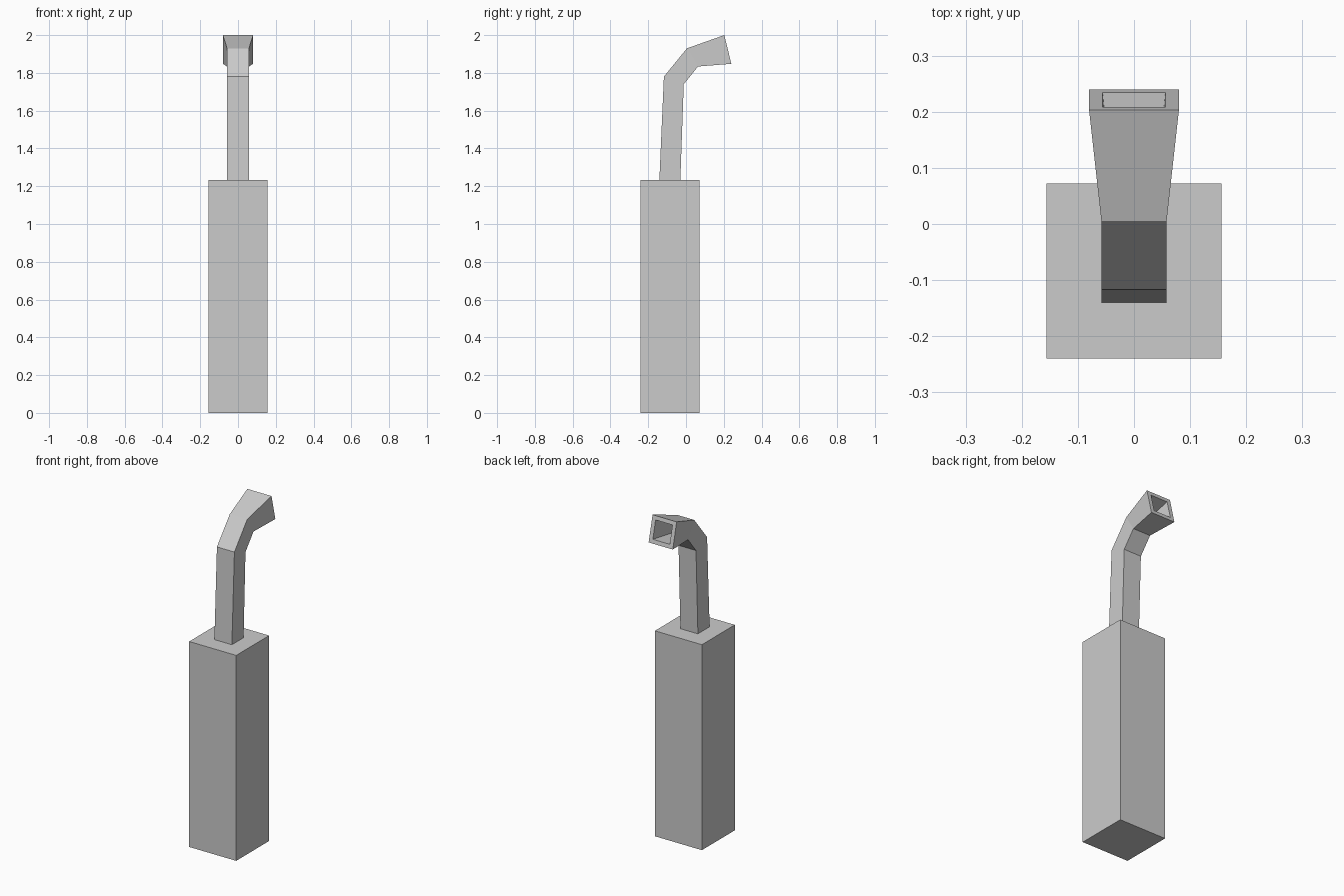
import bpy, bmesh
from mathutils import Vector

if "Cube" in bpy.data.objects:
    bpy.data.objects.remove(bpy.data.objects["Cube"])


def finish(bm, name):
    bmesh.ops.recalc_face_normals(bm, faces=bm.faces)
    mesh = bpy.data.meshes.new(name)
    bm.to_mesh(mesh)
    bm.free()
    obj = bpy.data.objects.new(name, mesh)
    bpy.context.collection.objects.link(obj)
    return obj


def ring(bm, outer, inner, half_width):
    """Rectangular section between two (y, z) points."""
    return [bm.verts.new((sx * half_width, p[0], p[1]))
            for sx, p in ((-1, outer), (1, outer), (1, inner), (-1, inner))]


def bridge(bm, a, b):
    for i in range(4):
        j = (i + 1) % 4
        bm.faces.new((a[i], a[j], b[j], b[i]))


def inset(outer, inner, t):
    a, b = Vector(outer), Vector(inner)
    return a.lerp(b, t), a.lerp(b, 1 - t)


# Tall square body
bm = bmesh.new()
bmesh.ops.create_cube(bm, size=1)
bmesh.ops.scale(bm, vec=(0.312, 0.312, 1.233), verts=bm.verts)
bmesh.ops.translate(bm, vec=(0, -0.084, 0.6165), verts=bm.verts)
finish(bm, "body")

# Bent square spout: outer point, inner point, half width
sections = [
    ((-0.141, 1.233), (-0.030, 1.233), 0.058),
    ((-0.117, 1.780), (-0.012, 1.740), 0.058),
    ((0.005, 1.930), (0.064, 1.834), 0.058),
    ((0.203, 2.000), (0.240, 1.848), 0.080),
]
bm = bmesh.new()
rings = [ring(bm, *s) for s in sections]
for a, b in zip(rings, rings[1:]):
    bridge(bm, a, b)
bm.faces.new(rings[0])

# Hollow mouth: rim, tapering inner walls and end wall
mouth = ring(bm, *inset(*sections[3][:2], 0.15), 0.056)
throat = ring(bm, *inset(*sections[2][:2], 0.17), 0.039)
bridge(bm, rings[3], mouth)
bridge(bm, mouth, throat)
bm.faces.new(throat)
finish(bm, "spout")
